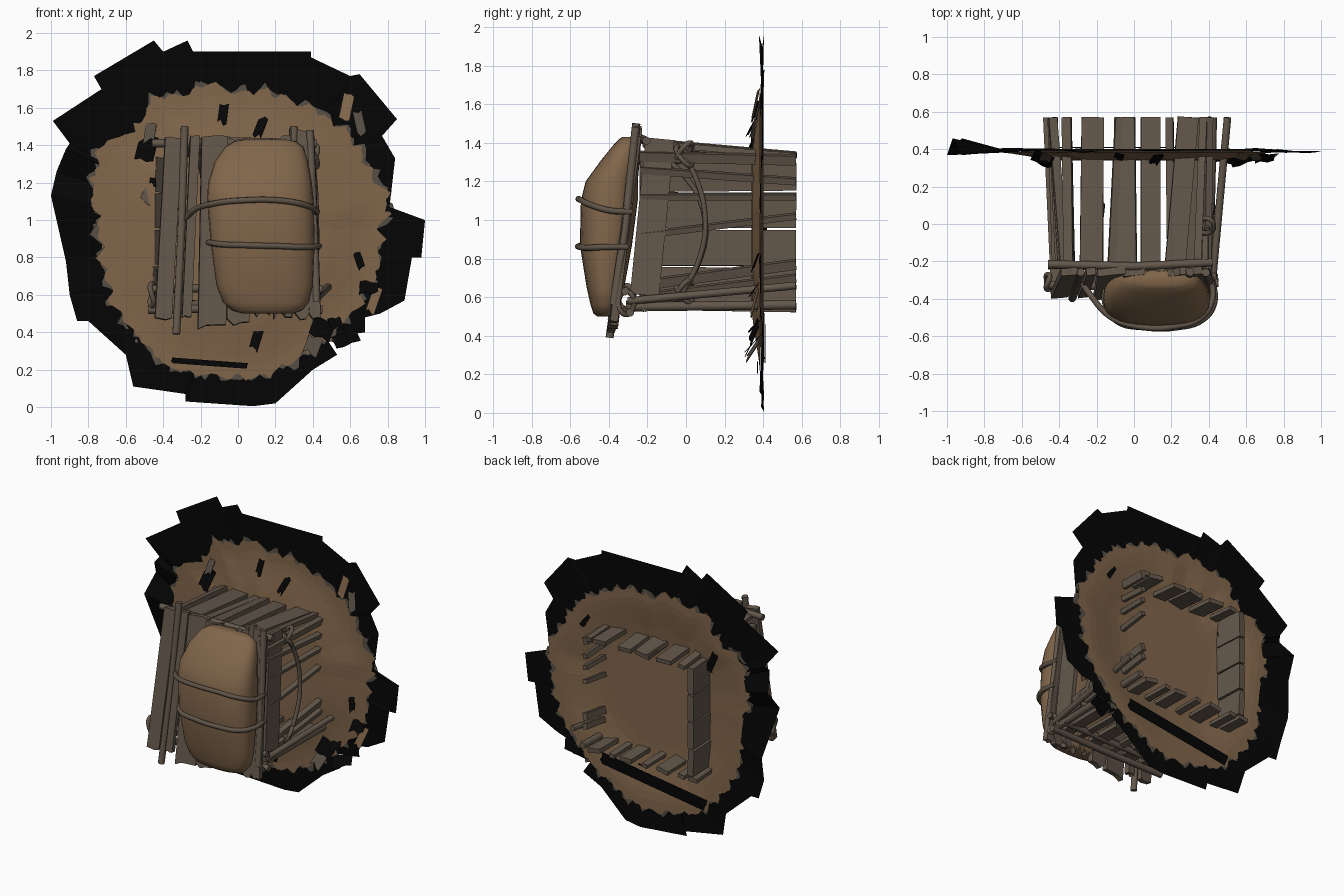
import bpy, bmesh, math, random
from mathutils import Vector as V

if "Cube" in bpy.data.objects:
    bpy.data.objects.remove(bpy.data.objects["Cube"])
random.seed(4)
R = random.uniform

def mat(name, c):
    m = bpy.data.materials.new(name)
    m.diffuse_color = (*c, 1)
    m.use_nodes = True
    m.node_tree.nodes["Principled BSDF"].inputs["Base Color"].default_value = m.diffuse_color
    return m
BLACK = mat("black edge", (0.0015, 0.0015, 0.0015))
TAN = mat("tan hide", (0.22, 0.133, 0.070))
WOOD = mat("grey wood", (0.125, 0.096, 0.070))
EDGE = mat("frayed grey", (0.095, 0.077, 0.058))
ROPE = mat("rope", (0.115, 0.088, 0.064))

def finish(name, bm, m, smooth=False):
    me = bpy.data.meshes.new(name)
    bm.to_mesh(me)
    bm.free()
    o = bpy.data.objects.new(name, me)
    me.materials.append(m)
    bpy.context.collection.objects.link(o)
    if smooth:
        for p in me.polygons:
            p.use_smooth = True
    return o

def plank(name, a, b, w, t, side, jag=0.0, m=WOOD):
    """Board from a to b; width w along side, thickness t; splintered ends."""
    a, b = V(a), V(b)
    d = (b - a).normalized()
    s = V(side)
    s = (s - d * s.dot(d)).normalized()
    n = d.cross(s)
    cols = [-.5, -.2, .15, .5] if jag else [-.5, .5]
    pts = [a + s * w * c - d * R(-jag, jag) for c in cols]
    pts += [b + s * w * c + d * R(-jag, jag) * .4 for c in reversed(cols)]
    bm = bmesh.new()
    f = bm.faces.new([bm.verts.new(p - n * t / 2) for p in pts])
    r = bmesh.ops.extrude_face_region(bm, geom=[f])
    bmesh.ops.translate(bm, vec=n * t, verts=[v for v in r['geom'] if isinstance(v, bmesh.types.BMVert)])
    bmesh.ops.recalc_face_normals(bm, faces=bm.faces)
    return finish(name, bm, m)

def tube(name, pts, r, m=WOOD, curved=False, closed=False):
    cu = bpy.data.curves.new(name, 'CURVE')
    cu.dimensions = '3D'
    cu.bevel_depth, cu.bevel_resolution, cu.use_fill_caps = r, 2, True
    cu.resolution_u = 6
    sp = cu.splines.new('BEZIER' if curved else 'POLY')
    P = sp.bezier_points if curved else sp.points
    P.add(len(pts) - 1)
    for q, p in zip(P, pts):
        q.co = p if curved else (*p, 1)
        if curved:
            q.handle_left_type = q.handle_right_type = 'AUTO'
    sp.use_cyclic_u = closed
    cu.materials.append(m)
    o = bpy.data.objects.new(name, cu)
    bpy.context.collection.objects.link(o)
    bpy.context.view_layer.objects.active = o
    bpy.ops.object.select_all(action='DESELECT')
    o.select_set(True)
    bpy.ops.object.convert(target='MESH')

# --- torn backdrop sheet -------------------------------------------------
outer = [(-.27, 1.96), (-.24, 1.9), (.39, 1.9), (.39, 1.87), (.6, 1.77), (.65, 1.78), (.85, 1.54), (.77, 1.45),
         (.84, 1.33), (.81, 1.07), (1, 1), (.98, .8), (.93, .8), (.89, .57), (.76, .5), (.68, .48), (.68, .4),
         (.47, .37), (.53, .28), (.4, .2), (.2, .02), (.08, .005), (-.28, .03), (-.28, .07), (-.56, .11),
         (-.6, .28), (-.8, .46), (-.86, .46), (-.9, .6), (-.92, .78), (-1, 1.13), (-.97, 1.26), (-.92, 1.38),
         (-.9, 1.41), (-.99, 1.53), (-.73, 1.7), (-.77, 1.77), (-.45, 1.96), (-.4, 1.9)]
inner = [(-.45, 1.66), (-.3, 1.66), (-.14, 1.73), (0, 1.67), (.15, 1.69), (.35, 1.62), (.55, 1.5), (.65, 1.38),
         (.72, 1.25), (.82, 1.1), (.77, .95), (.76, .8), (.72, .65), (.6, .5), (.5, .38), (.35, .28), (.13, .16),
         (-.2, .18), (-.38, .22), (-.55, .4), (-.68, .58), (-.72, .75), (-.75, 1), (-.78, 1.2), (-.72, 1.42),
         (-.58, 1.46), (-.5, 1.55)]
CZ = .95
polar = sorted((math.atan2(z - CZ, x), math.hypot(x, z - CZ)) for x, z in inner)
polar = [(polar[-1][0] - math.tau, polar[-1][1])] + polar + [(polar[0][0] + math.tau, polar[0][1])]

def rad(t):
    for (a, ra), (b, rb) in zip(polar, polar[1:]):
        if a <= t <= b:
            return ra + (rb - ra) * (t - a) / (b - a)
    return polar[0][1]

def dish(s):
    k = min(1, max(0, (.97 - s) / .5))
    return -.045 * k * k * (3 - 2 * k)

def sheet(name, y, rings, extra, rag, m, n=190):
    bm = bmesh.new()
    rows = []
    noise = [extra + R(-rag, rag) + rag * .8 * math.sin(i * 1.3) for i in range(n)]
    for s in rings:
        row = []
        for i in range(n):
            t = -math.pi + math.tau * i / n
            r = rad(t) * s + (noise[i] if s == rings[-1] else 0)
            row.append(bm.verts.new((r * math.cos(t), y + dish(s), CZ + r * math.sin(t))))
        rows.append(row)
    for a, b in zip(rows, rows[1:]):
        for i in range(n):
            bm.faces.new((a[i], a[(i + 1) % n], b[(i + 1) % n], b[i]))
    if rings[0] < .2:
        bm.faces.new(rows[0])
    finish(name, bm, m)

for side, y, ye in (("front", .384, .388), ("back", .402, .398)):
    sheet("hide_sheet_" + side, y, [.1, .45, .55, .65, .75, .85, .92, 1], -.002, .016, TAN)
    sheet("frayed_edge_" + side, ye, [.92, 1], .006, .026, EDGE)

bm = bmesh.new()
o_v, i_v = [], []
for k, (x, z) in enumerate(outer):
    t = math.atan2(z - CZ, x)
    r = rad(t) * .92
    dy = (.065 if k % 2 else -.025) if x < -.9 else R(-.015, .015)
    o_v.append(bm.verts.new((x, .393 + dy, z)))
    i_v.append(bm.verts.new((r * math.cos(t), .393 + dish(.92), CZ + r * math.sin(t))))
for k in range(len(outer)):
    j = (k + 1) % len(outer)
    bm.faces.new((o_v[k], o_v[j], i_v[j], i_v[k]))
finish("black_border", bm, BLACK)

# torn shards standing off the sheet
for x, z, w, h, m in [(-.08, 1.57, .05, .1, BLACK), (.12, 1.5, .05, .1, BLACK), (-.49, 1.38, .11, .12, BLACK),
                      (-.455, 1.18, .07, .16, WOOD), (-.45, 1.22, .04, .06, BLACK), (.65, .78, .04, .09, BLACK),
                      (.1, .37, .05, .13, BLACK), (.7, .64, .1, .06, BLACK), (.58, 1.60, .06, .14, TAN),
                      (.73, .58, .05, .13, TAN), (.45, .42, .12, .1, BLACK), (.4, .33, .08, .08, EDGE),
                      (-.47, 1.47, .06, .1, EDGE), (.65, 1.52, .05, .12, EDGE), (.52, .45, .07, .05, BLACK),
                      (.58, .36, .14, .06, BLACK)]:
    a = R(-.5, .5)
    plank("torn_shard", (x - a * h / 2, R(.31, .35), z - h / 2), (x + a * h / 2, .375, z + h / 2), w, .004,
          (1, R(-.4, .4), .2), .02, m)
plank("front_tear", (-.35, .37, .25), (.05, .37, .22), .03, .004, (0, 0, 1), .01, BLACK)
plank("back_tear", (-.42, .409, .30), (.38, .409, .42), .08, .004, (0, 0, 1), .03, BLACK)
plank("back_tear_upper", (-.52, .395, 1.42), (-.45, .395, 1.26), .05, .004, (1, 0, 0), .02, BLACK)
plank("back_tear_left", (.5, .395, 1.42), (.56, .395, 1.32), .06, .004, (1, 0, 0), .02, BLACK)

# --- crate: front boards lean back towards the top ------------------------
def fy(z):
    return -.385 + (z - .4) * .125
for xb, zb, xt, zt, w in [(-.40, .47, -.345, 1.44, .09), (-.275, .48, -.23, 1.45, .05), (-.14, .43, -.12, 1.45, .15),
                          (.0, .47, .0, 1.43, .12), (.12, .5, .12, 1.42, .1), (.24, .49, .23, 1.44, .1),
                          (.35, .5, .32, 1.48, .09), (.41, .5, .37, 1.43, .06)]:
    plank("front_board", (xb, fy(zb), zb), (xt, fy(zt), zt), w, .04, (1, .1, 0), .035 if xb > -.2 else .008)
for xb, zb, xt, zt in [(-.33, .39, -.285, 1.5), (.27, .48, .3, 1.5), (.42, .56, .385, 1.48)]:
    tube("front_pole", [(xb, fy(zb) - .01, zb), ((xb + xt) / 2 + .005, fy(.95), .95), (xt, fy(zt) - .01, zt)], .022)

# roof and floor boards run back through the sheet
for x0, x1, w in [(-.35, -.36, .05), (-.23, -.22, .12), (-.12, -.08, .04), (-.04, -.05, .11), (.09, .09, .10),
                  (.22, .29, .11), (.34, .37, .04)]:
    plank("roof_board", (x0, -.22, 1.40), (x1, .57, 1.33), w, .03, (1, 0, R(-.25, .25)), .0)
for x0, x1, w in [(-.41, -.45, .07), (-.34, -.36, .05), (-.21, -.21, .09), (-.08, -.07, .04), (.08, .08, .09),
                  (.2, .19, .04), (.31, .33, .1)]:
    plank("floor_board", (x0, -.31, .56), (x1, .57, .545), w, .03, (1, 0, R(-.3, .3)), .0)
# left wall of stacked boards, right wall of open slats
for k in range(4):
    z = .66 + k * .195
    plank("left_wall_board", (-.41 + k * .013, -.24, z + R(-.01, .01)), (-.435, .57, z), .185, .045, (R(-.08, .08), 0, 1))
for z0, z1, w in [(1.33, 1.31, .05), (1.26, 1.20, .035), (.92, 1.02, .03), (.66, .77, .05), (.60, .70, .04), (1.12, 1.12, .03)]:
    plank("right_slat", (.39, -.24, z0), (.40, .57, z1), w, .035, (0.3, 0, 1))
tube("right_pole", [(.42, -.3, .58), (.5, .57, .66)], .02)
tube("right_pole_low", [(.40, -.28, .55), (.42, .57, .56)], .024)
plank("corner_board", (.405, -.215, .61), (.38, -.135, 1.42), .15, .03, (0, 1, 0))

# cross rails
for x0, x1, y, z in [(-.46, .42, -.215, 1.41), (-.47, .45, -.325, .63), (-.48, .45, -.30, .52), (-.46, .42, -.22, .545)]:
    tube("cross_rail", [(x0, y, z), (0, y - .012, z + .01), (x1, y + .01, z)], .022)

# --- bulging sack ---------------------------------------------------------
prof = [(.5, .03, .29, -.46, -.36), (.515, -.03, .34, -.48, -.35), (.56, -.08, .38, -.495, -.34), (.65, -.115, .4, -.515, -.32),
        (.87, -.145, .41, -.55, -.28), (1.1, -.165, .405, -.545, -.25), (1.2, -.16, .395, -.52, -.25), (1.31, -.125, .375, -.44, -.24),
        (1.39, -.07, .35, -.375, -.24), (1.42, -.02, .31, -.345, -.25), (1.43, .03, .26, -.33, -.26)]
bm = bmesh.new()
rows = []
for z, xl, xr, yf, yb in prof:
    row = []
    for i in range(28):
        t = math.tau * i / 28
        c, s = math.cos(t), math.sin(t)
        e = 2 / 2.6
        row.append(bm.verts.new(((xl + xr) / 2 + (xr - xl) / 2 * math.copysign(abs(c) ** e, c),
                                 (yf + yb) / 2 + (yb - yf) / 2 * math.copysign(abs(s) ** e, s), z)))
    rows.append(row)
for a, b in zip(rows, rows[1:]):
    for i in range(28):
        bm.faces.new((a[i], a[(i + 1) % 28], b[(i + 1) % 28], b[i]))
bm.faces.new(list(reversed(rows[0])))
bm.faces.new(rows[-1])
bmesh.ops.recalc_face_normals(bm, faces=bm.faces)
finish("sack", bm, TAN, True)

# ropes round the sack
tube("upper_rope", [(-.285, -.3, 1.0), (-.24, -.37, 1.05), (-.12, -.50, 1.09), (.02, -.548, 1.105), (.22, -.548, 1.105),
                    (.36, -.5, 1.08), (.42, -.4, 1.05), (.41, -.28, 1.04)], .016, ROPE, True)
tube("lower_rope", [(-.14, -.3, .88), (-.155, -.42, .88), (-.09, -.52, .87), (.05, -.553, .865), (.23, -.553, .86),
                    (.37, -.51, .855), (.43, -.42, .86), (.42, -.3, .86)], .016, ROPE, True)
# lashings and knots on the right side
tube("side_rope", [(.39, -.03, 1.36), (.41, .05, 1.22), (.42, .1, 1.0), (.42, .07, .8), (.41, -.02, .62)], .014, ROPE, True)
tube("inner_rope", [(-.22, -.2, 1.36), (-.2, -.08, 1.3), (-.17, .1, 1.0), (-.18, .0, .6)], .014, ROPE, True)
for z in (1.34, .63):
    for k in (-1, 1):
        tube("knot", [(.385 + .04 * math.cos(a), -.01 + .04 * math.sin(a) * k, z + .05 * math.sin(a + k * .6) + k * .01)
                      for a in [math.tau * i / 8 for i in range(8)]], .014, ROPE, True, True)
for x, z in ((-.46, .6), (.42, .57)):
    tube("rail_lashing", [(x + .01 * math.sin(2 * a), -.31 + .04 * math.cos(a), z + .06 * math.sin(a))
                          for a in [math.tau * i / 8 for i in range(8)]], .014, ROPE, True, True)
